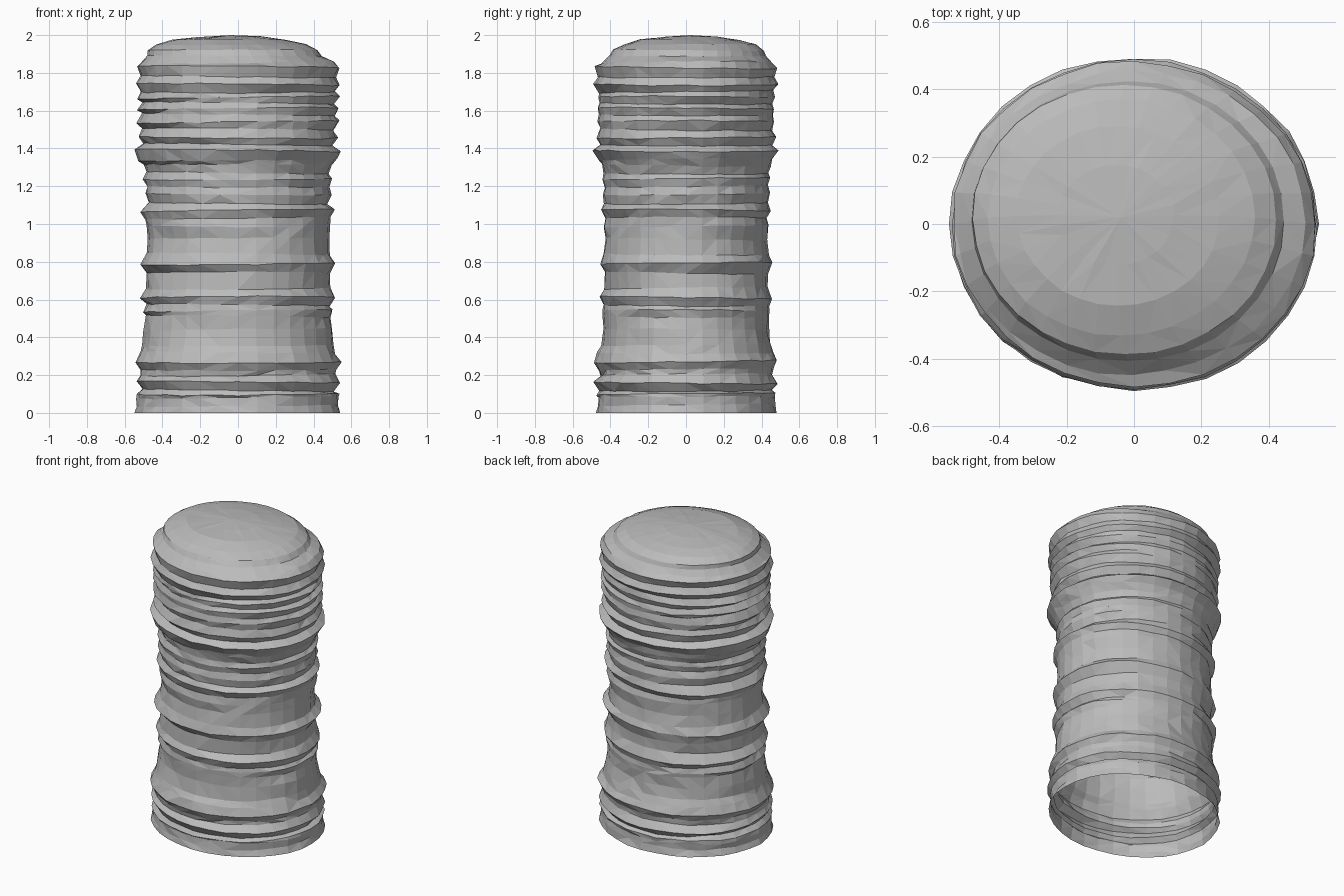
import bpy
import bmesh
import math
import random

random.seed(4)
default_cube = bpy.data.objects.get("Cube")
if default_cube:
    bpy.data.objects.remove(default_cube)

SIDES = 32
DEPTH_RATIO = 0.89

# Height and half-width of each ring: ridges alternate with grooves
PROFILE = [
    (0, .54), (.04, .53), (.08, .53), (.1, .535), (.12, .51), (.16, .545), (.2, .515),
    (.23, .52), (.27, .545), (.32, .52), (.36, .505), (.44, .495), (.51, .49),
    (.54, .5), (.57, .49), (.61, .515), (.66, .485), (.74, .485), (.79, .515),
    (.84, .49), (.92, .48), (.99, .49), (1.03, .485), (1.07, .51), (1.11, .48),
    (1.16, .495), (1.2, .485), (1.24, .5), (1.27, .485), (1.31, .5), (1.34, .52),
    (1.39, .55), (1.42, .505), (1.46, .53), (1.5, .51), (1.54, .53), (1.58, .515),
    (1.61, .53), (1.64, .51), (1.67, .53), (1.7, .515), (1.74, .545), (1.78, .52),
    (1.83, .54), (1.855, .51), (1.89, .465), (1.92, .45), (1.95, .395),
    (1.975, .3), (1.99, .17),
]


def make_material(name, color):
    """Plain matte material in one flat colour."""
    mat = bpy.data.materials.new(name)
    mat.use_nodes = True
    mat.diffuse_color = color
    shader = next(n for n in mat.node_tree.nodes if n.type == "BSDF_PRINCIPLED")
    shader.inputs["Base Color"].default_value = color
    shader.inputs["Roughness"].default_value = 0.9
    return mat


def make_ring(bm, index, z, radius):
    """Uneven oval ring that wanders gently in height and width."""
    phase = random.uniform(0, math.tau)
    is_base = index == 0
    on_cap = z > 1.86
    wave = 0 if is_base else (0.003 if on_cap else 0.007)
    rough = 0.002 if on_cap else 0.005
    # The crown leans slightly towards the back right
    shift = max(0, z - 1.84) * 0.35
    ring = []
    for i in range(SIDES):
        a = math.tau * i / SIDES
        r = radius + rough * math.sin(2 * a + phase) + random.uniform(-rough, rough)
        height = z + wave * math.sin(a + phase) + random.uniform(-wave, wave) / 2
        ring.append(bm.verts.new((r * math.cos(a) - shift,
                                  r * DEPTH_RATIO * math.sin(a) + shift * 0.5,
                                  height)))
    return ring


# Ridged column: one open-bottomed sheet of uneven triangles
bm = bmesh.new()
rings = [make_ring(bm, n, z, r) for n, (z, r) in enumerate(PROFILE)]
for low, high in zip(rings, rings[1:]):
    for i in range(SIDES):
        j = (i + 1) % SIDES
        a, b, c, d = low[i], low[j], high[j], high[i]
        if random.random() < 0.5:
            bm.faces.new((a, b, c))
            bm.faces.new((a, c, d))
        else:
            bm.faces.new((a, b, d))
            bm.faces.new((b, c, d))

# Domed crown
peak = bm.verts.new((-0.04, 0.02, 2))
for i in range(SIDES):
    bm.faces.new((rings[-1][i], rings[-1][(i + 1) % SIDES], peak))

mesh = bpy.data.meshes.new("ridged_column")
bm.to_mesh(mesh)
bm.free()
mesh.materials.append(make_material("stone grey", (0.5, 0.5, 0.5, 1)))
column = bpy.data.objects.new("ridged_column", mesh)
bpy.context.collection.objects.link(column)
